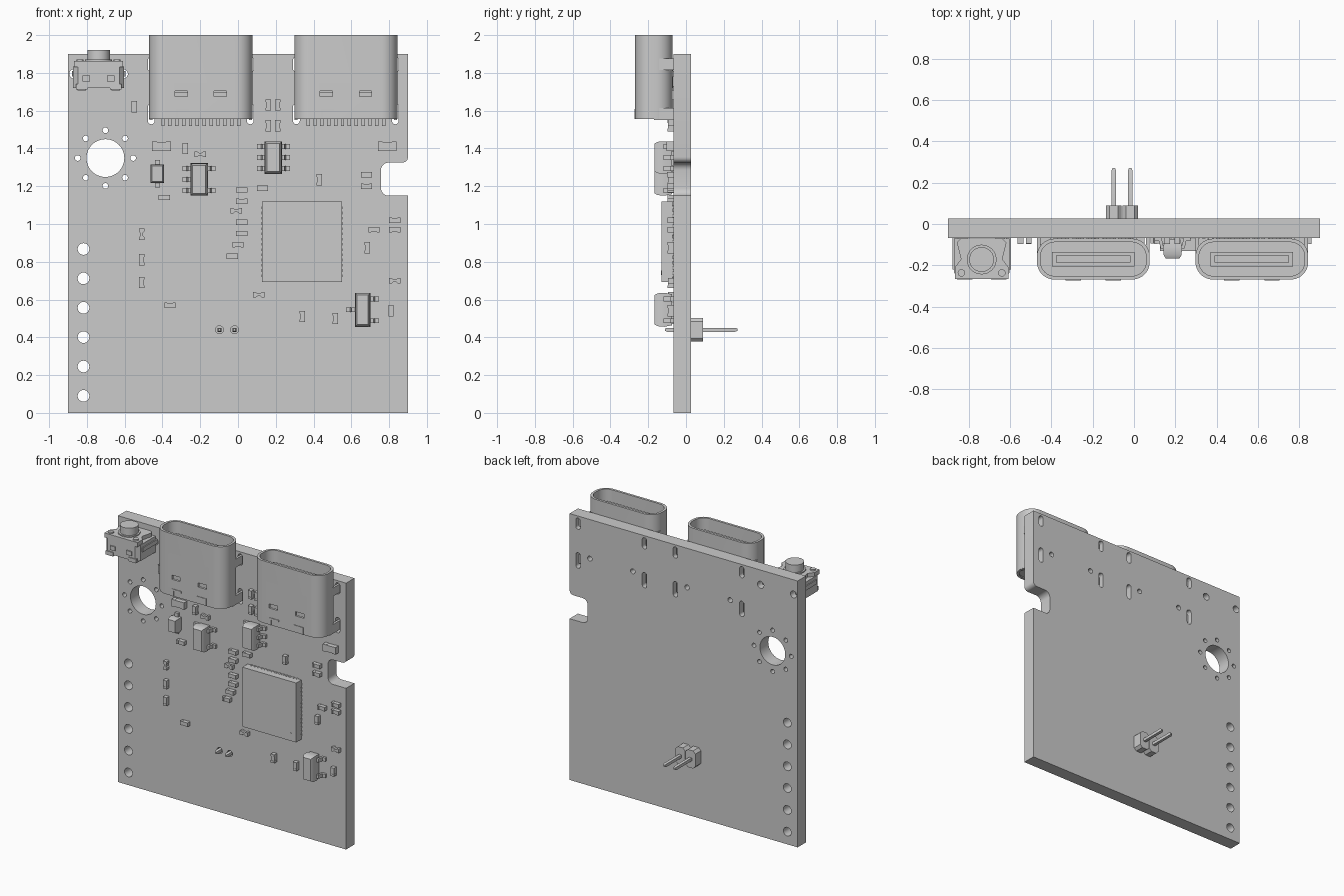
import bpy, bmesh
from math import sin, cos, pi

if "Cube" in bpy.data.objects:
    bpy.data.objects.remove(bpy.data.objects["Cube"])

FRONT, BACK = -0.067, 0.027          # faces of the circuit board


def finish(name, bm):
    bmesh.ops.remove_doubles(bm, verts=bm.verts, dist=1e-5)
    bmesh.ops.recalc_face_normals(bm, faces=bm.faces)
    me = bpy.data.meshes.new(name)
    bm.to_mesh(me)
    bm.free()
    ob = bpy.data.objects.new(name, me)
    bpy.context.collection.objects.link(ob)
    return ob


def boxes(name, items):
    """One object from (x0, x1, y0, y1, z0, z1) boxes."""
    bm = bmesh.new()
    for x0, x1, y0, y1, z0, z1 in items:
        vs = bmesh.ops.create_cube(bm, size=1)["verts"]
        for v in vs:
            v.co = (x0 + (v.co.x + .5) * (x1 - x0), y0 + (v.co.y + .5) * (y1 - y0),
                    z0 + (v.co.z + .5) * (z1 - z0))
    return finish(name, bm)


def extrude(name, loops, lo, hi, axis):
    """Filled 2D loops (inner loops become holes) extruded along an axis."""
    cu = bpy.data.curves.new(name, "CURVE")
    cu.dimensions, cu.fill_mode, cu.extrude = "2D", "BOTH", (hi - lo) / 2
    for pts in loops:
        sp = cu.splines.new("POLY")
        sp.points.add(len(pts) - 1)
        for p, (a, b) in zip(sp.points, pts):
            p.co = (a, b, 0, 1)
        sp.use_cyclic_u = True
    tmp = bpy.data.objects.new("tmp", cu)
    bpy.context.collection.objects.link(tmp)
    dg = bpy.context.evaluated_depsgraph_get()
    me = bpy.data.meshes.new_from_object(tmp.evaluated_get(dg))
    bm = bmesh.new()
    bm.from_mesh(me)
    bpy.data.objects.remove(tmp)
    bpy.data.meshes.remove(me)
    for v in bm.verts:
        a, b, c = v.co.x, v.co.y, v.co.z + (lo + hi) / 2
        v.co = {"x": (c, a, b), "y": (a, c, b), "z": (a, b, c)}[axis]
    return finish(name, bm)


def loft(name, cx, cz, rings):
    """Rectangular rings (y, half width, half height) joined into a solid."""
    bm = bmesh.new()
    rows = [[bm.verts.new((cx + sx * w, y, cz + sz * h))
             for sx, sz in ((-1, -1), (1, -1), (1, 1), (-1, 1))] for y, w, h in rings]
    for a, b in zip(rows, rows[1:]):
        for i in range(4):
            bm.faces.new((a[i], a[(i + 1) % 4], b[(i + 1) % 4], b[i]))
    bm.faces.new(rows[0])
    bm.faces.new(rows[-1])
    return finish(name, bm)


def arc(cx, cy, r, a0, a1, n):
    return [(cx + r * cos(a0 + (a1 - a0) * i / n), cy + r * sin(a0 + (a1 - a0) * i / n))
            for i in range(n + 1)]


def circle(cx, cy, r, n=24):
    return arc(cx, cy, r, 0, 2 * pi, n)[:-1]


def slot(cx, cy, r, length):
    d = length / 2 - r
    return arc(cx, cy + d, r, 0, pi, 10) + arc(cx, cy - d, r, pi, 2 * pi, 10)


def round_rect(cx, cy, hw, hh, r, n=10):
    out = []
    for k, (sx, sy) in enumerate(((1, 1), (-1, 1), (-1, -1), (1, -1))):
        out += arc(cx + sx * (hw - r), cy + sy * (hh - r), r, k * pi / 2, (k + 1) * pi / 2, n)
    return out


# board with edge notch and all its holes
PORTS = (-0.197, 0.571)
PINS = (-0.098, -0.018)
SW = -0.738
outline = [(-.9, 0), (.9, 0), (.9, 1.15)]
outline += arc(.797, 1.19, .04, 1.5 * pi, pi, 6) + arc(.797, 1.285, .04, pi, pi / 2, 6)
outline += arc(.87, 1.355, .03, 1.5 * pi, 2 * pi, 6) + [(.9, 1.9), (-.9, 1.9)]
loops = [outline, circle(-.702, 1.349, .1, 48)]
loops += [circle(-.702 + .147 * cos(i * pi / 4), 1.349 + .147 * sin(i * pi / 4), .015, 16) for i in range(8)]
loops += [circle(-.818, .09 + i * .1555, .031) for i in range(6)]
loops += [circle(x, .44, .021) for x in PINS]
loops += [circle(x, 1.795, .025) for x in (SW - .13, SW + .13)]
for px in PORTS:
    for s in (-1, 1):
        loops += [slot(px + s * .262, 1.845, .018, .08), slot(px + s * .262, 1.583, .018, .11),
                  circle(px + s * .17, 1.621, .018, 16)]
extrude("circuit_board", loops, FRONT, BACK, "y")

# socket connectors
for px in PORTS:
    cy = -.17
    shell = extrude("socket_shell", [round_rect(px, cy, .273, .099, .085),
                                     round_rect(px, cy, .256, .082, .07)], 1.557, 2, "z")
    cut = boxes("window_cutter", [(px + s * .104 - .033, px + s * .104 + .033, -.3, -.0,
                                   1.675, 1.705) for s in (-1, 1)])
    cut.hide_render = True
    mod = shell.modifiers.new("windows", "BOOLEAN")
    mod.operation, mod.object, mod.solver = "DIFFERENCE", cut, "EXACT"
    bpy.context.view_layer.objects.active = shell
    bpy.ops.object.modifier_apply(modifier="windows")
    bpy.data.objects.remove(cut)
    extrude("socket_rear_block", [round_rect(px, cy, .257, .083, .071)], 1.565, 1.64, "z")
    boxes("socket_tongue", [(px - .18, px + .18, cy - .017, cy + .017, 1.63, 1.95),
                            (px - .2, px + .2, cy - .035, cy + .035, 1.63, 1.7)])
    legs, clips = [], []
    for s in (-1, 1):
        xs = sorted((px + s * .256, px + s * .272))
        legs += [(*xs, -.17, -.0, 1.815, 1.875), (*xs, -.17, -.0, 1.55, 1.615)]
        a, b, c = px + s * .06, px + s * .135, px + s * .12
        clips += [(min(a, b), max(a, b), -.273, -.26, 1.597, 1.609),
                  (min(b, c), max(b, c), -.273, -.26, 1.557, 1.597)]
    boxes("socket_legs", legs)
    boxes("socket_rear_clips", clips)
    boxes("socket_contacts", [(px - .2 + i * .0364 - .009, px - .2 + i * .0364 + .009, -.095, FRONT,
                               1.52, 1.58) for i in range(12)])

# side push switch
by0, by1 = -.262, -.07
extrude("switch_body", [[(SW - .135, -.235), (SW - .11, by0), (SW + .11, by0), (SW + .135, -.235),
                         (SW + .135, by1), (SW - .135, by1)]], 1.72, 1.835, "z")
extrude("switch_cover", [[(SW - .13, by0 - .004), (SW + .13, by0 - .004), (SW + .13, -.21), (SW + .1, -.17),
                          (SW + .12, -.09), (SW + .1, by1), (SW - .1, by1), (SW - .12, -.09),
                          (SW - .1, -.17), (SW - .13, -.21)]], 1.83, 1.862, "z")
extrude("switch_button", [circle(SW, -.172, .06, 32)], 1.86, 1.922, "z")
extrude("switch_button_ring", [circle(SW, -.172, .072, 32)], 1.86, 1.87, "z")
for s in (-1, 1):
    extrude("switch_rivet", [circle(SW + s * .098, -.237, .018, 16)], 1.86, 1.872, "z")
    boxes("switch_fittings", [
        (SW + s * .065 - .02, SW + s * .065 + .02, -.27, -.25, 1.755, 1.785),
        (SW + s * .09 - .022, SW + s * .09 + .022, -.11, FRONT, 1.708, 1.73),
        (SW + s * .13 - .012, SW + s * .13 + .012, -.22, -.01, 1.78, 1.81),
        (SW + s * .09 - .03, SW + s * .09 + .03, -.268, -.2, 1.712, 1.74)])

# main square chip with edge pads and corner mark
cx, cz, h = .338, .906, .212
boxes("main_chip", [(cx - h, cx + h, -.13, -.071, cz - h, cz + h)])
pads = []
for i in range(14):
    t = -.18 + i * .36 / 13
    for s in (-1, 1):
        e0, e1 = sorted((s * .19, s * .214))
        pads += [(cx + t - .007, cx + t + .007, -.082, FRONT, cz + e0, cz + e1),
                 (cx + e0, cx + e1, -.082, FRONT, cz + t - .007, cz + t + .007)]
boxes("main_chip_pads", pads)
extrude("main_chip_mark", [circle(cx + .165, cz - .165, .012, 16)], -.132, -.12, "y")


# small leaded chips: lead heights listed for the left and right sides
def leaded_chip(x, z, hw, hh, left, right):
    loft("small_chip_body", x, z, [(-.074, hw - .008, hh - .008), (-.115, hw, hh),
                                   (-.15, hw - .003, hh - .003), (-.166, hw - .012, hh - .012)])
    gull = [(.03, -.118), (.058, -.118), (.066, -.083), (.087, -.083), (.087, FRONT),
            (.053, FRONT), (.046, -.104), (.03, -.104)]
    for s, leads in ((-1, left), (1, right)):
        for dz in leads:
            extrude("small_chip_lead", [[(x + s * a, b) for a, b in gull]],
                    z + dz - .013, z + dz + .013, "z")


THREE, TWO = (-.058, 0, .058), (-.058, .058)
leaded_chip(.187, 1.352, .046, .086, THREE, THREE)
leaded_chip(-.206, 1.236, .046, .086, THREE, TWO)
leaded_chip(.66, .546, .041, .09, (0,), TWO)
loft("diode_body", -.427, 1.266, [(-.07, .03, .045), (-.105, .036, .05), (-.14, .028, .042)])
boxes("diode_leads", [(-.44, -.414, -.085, FRONT, 1.193, 1.339)])


# chip resistors and capacitors
def passive(x, z, l, w, d, upright=False, necked=False):
    y = FRONT - d
    if necked:
        pts = [(-l, -w), (-l * .5, -w), (-l * .25, -w * .5), (l * .25, -w * .5), (l * .5, -w), (l, -w)]
        pts += [(-a, -b) for a, b in pts]
        pts = [(x + (b if upright else a), z + (a if upright else b)) for a, b in pts]
        return extrude("necked_component", [pts], y, FRONT, "y")
    parts = [(-l * .55, l * .55, w * .93, y + .002), (-l, -l * .5, w, y), (l * .5, l, w, y)]
    return boxes("chip_component", [
        (x - v, x + v, t, FRONT, z + a, z + b) if upright else (x + a, x + b, t, FRONT, z - v, z + v)
        for a, b, v, t in parts])


FLAT = [(-.39, 1.14), (.13, 1.19), (.02, 1.18), (.02, 1.12), (.02, 1.01), (.02, .95), (0, .89),
        (-.03, .83), (.68, 1.26), (.68, 1.2), (.83, 1.02), (.83, .97), (.72, .97), (-.36, .57)]
UPRIGHT = [(-.55, 1.62), (.16, 1.63), (.21, 1.63), (.16, 1.52), (.21, 1.52), (-.28, 1.4),
           (.43, 1.235), (.685, .875), (-.51, .81), (-.51, .69), (.34, .51), (.515, .5), (.81, .54)]
for x, z in FLAT:
    passive(x, z, .03, .014, .03)
for x, z in UPRIGHT:
    passive(x, z, .03, .014, .03, upright=True)
for x, z in ((-.2, 1.37), (-.01, 1.07), (.11, .625), (.83, .7)):
    passive(x, z, .03, .014, .028, necked=True)
passive(-.51, .945, .03, .014, .028, upright=True, necked=True)
for x, z in ((-.405, 1.412), (.79, 1.412)):
    passive(x, z, .05, .025, .035)

# two-pin header on the back
for x in PINS:
    w, hh, c = .0385, .063, .018
    octagon = [(-w + c, -hh), (w - c, -hh), (w, -hh + c), (w, hh - c),
               (w - c, hh), (-w + c, hh), (-w, hh - c), (-w, -hh + c)]
    extrude("header_housing", [[(x + a, .44 + b) for a, b in octagon]], BACK, .09, "y")
    loft("header_pin", x, .44, [(-.11, .006, .006), (-.1, .0105, .0105), (.26, .0105, .0105), (.272, .006, .006)])

# smooth the round parts, keep hard edges
bpy.ops.object.select_all(action="SELECT")
bpy.context.view_layer.objects.active = bpy.context.scene.objects[0]
bpy.ops.object.shade_smooth_by_angle()
